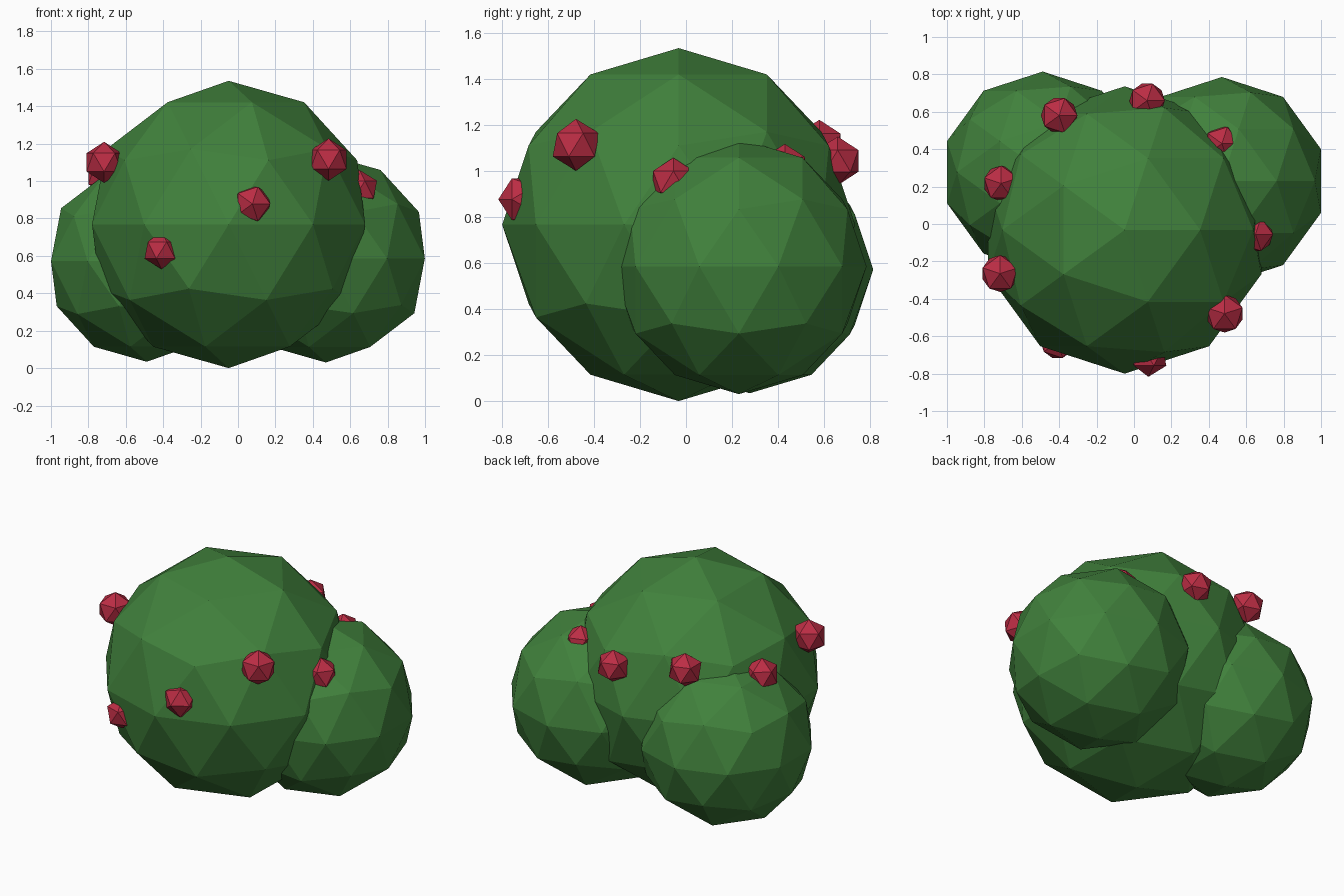
import bpy, math

if "Cube" in bpy.data.objects:
    bpy.data.objects.remove(bpy.data.objects["Cube"])


def make_material(name, rgb):
    m = bpy.data.materials.new(name)
    m.diffuse_color = (*rgb, 1.0)
    m.use_nodes = True
    m.node_tree.nodes["Principled BSDF"].inputs["Base Color"].default_value = m.diffuse_color
    return m


leaf_green = make_material("leaf green", (0.052, 0.22, 0.045))
berry_red = make_material("berry red", (0.50, 0.026, 0.058))


def ball(name, centre, radius, detail, mat, rot=(0, 0, 0)):
    """Flat-shaded icosphere."""
    bpy.ops.mesh.primitive_ico_sphere_add(
        subdivisions=detail, radius=radius, location=centre,
        rotation=[math.radians(a) for a in rot])
    ob = bpy.context.object
    ob.name = name
    ob.data.materials.append(mat)
    return ob


# Foliage clumps: one large, two smaller behind it
ball("main_foliage", (-0.05, -0.032, 0.768), 0.768, 2, leaf_green)
ball("right_foliage", (0.47, 0.23, 0.586), 0.556, 2, leaf_green)
ball("left_foliage", (-0.488, 0.277, 0.572), 0.538, 2, leaf_green)

# Berries dotted over the main clump: centre, radius, rotation
berries = [
    ((-0.716, -0.265, 1.10), 0.110, (0, 0, 90)),
    ((0.484, -0.479, 1.115), 0.113, (0, 0, 90)),
    ((0.077, -0.710, 0.878), 0.107, (90, 0, 0)),
    ((-0.409, -0.630, 0.630), 0.101, (0, 0, 0)),
    ((-0.710, 0.217, 1.03), 0.106, (0, 0, 90)),
    ((-0.400, 0.580, 1.115), 0.109, (0, 0, 0)),
    ((0.070, 0.660, 1.045), 0.106, (0, 0, 0)),
    ((0.470, 0.430, 1.015), 0.104, (0, 0, 0)),
    ((0.650, -0.055, 0.955), 0.104, (0, 0, 0)),
]
for i, (centre, radius, rot) in enumerate(berries, 1):
    ball(f"berry_{i}", centre, radius, 1, berry_red, rot)
